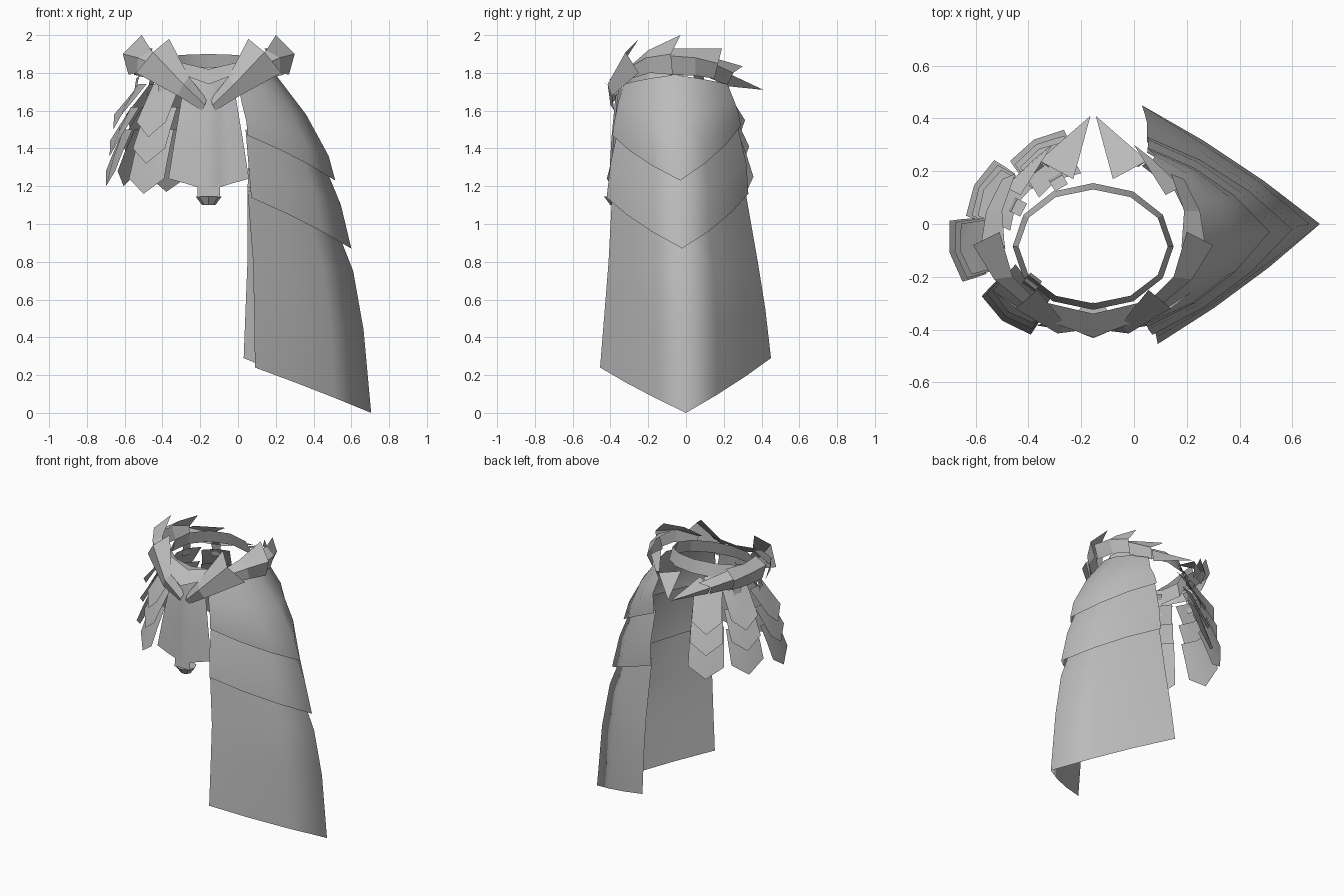
import bpy, bmesh, math
from mathutils import Vector

cube = bpy.data.objects.get("Cube")
if cube:
    bpy.data.objects.remove(cube, do_unlink=True)

CX, CY = -0.155, -0.085   # centre of the waist

grey = bpy.data.materials.new("plain grey")
grey.diffuse_color = (0.5, 0.5, 0.5, 1)
grey.use_nodes = True
bsdf = grey.node_tree.nodes["Principled BSDF"]
bsdf.inputs["Base Color"].default_value = (0.5, 0.5, 0.5, 1)
bsdf.inputs["Roughness"].default_value = 0.8


def finish(obj, angle):
    """Give the object its colour and shading."""
    obj.data.materials.clear()
    obj.data.materials.append(grey)
    bpy.ops.object.select_all(action='DESELECT')
    obj.select_set(True)
    bpy.context.view_layer.objects.active = obj
    bpy.ops.object.shade_smooth_by_angle(angle=math.radians(angle))
    return obj


def sheet(name, rows, closed=False, angle=30):
    """Skin a grid of points, row by row."""
    bm = bmesh.new()
    grid = [[bm.verts.new(p) for p in row] for row in rows]
    n = len(grid[0])
    for a, b in zip(grid, grid[1:]):
        for i in range(n if closed else n - 1):
            j = (i + 1) % n
            bm.faces.new((a[i], b[i], b[j], a[j]))
    bmesh.ops.remove_doubles(bm, verts=bm.verts, dist=0.0005)
    mesh = bpy.data.meshes.new(name)
    bm.to_mesh(mesh)
    bm.free()
    obj = bpy.data.objects.new(name, mesh)
    bpy.context.collection.objects.link(obj)
    return finish(obj, angle)


def arc(a, b, bulge, steps):
    """Curve from a to b, bowed outward in plan."""
    a, b = Vector(a), Vector(b)
    d = b - a
    ctrl = (a + b) / 2 + Vector((d.y, -d.x, 0)) * bulge
    return [a * (1 - t) ** 2 + ctrl * 2 * t * (1 - t) + b * t * t
            for t in (i / steps for i in range(steps + 1))]


# Side cape: three overlapping layers, rows of (front edge, ridge, back edge, bulge)
cape_layers = {
    "cape_upper": [
        ((0.00, -0.33, 1.74), (0.20, -0.06, 1.79), (0.06, 0.22, 1.74), 0.30),
        ((0.02, -0.36, 1.64), (0.36, -0.05, 1.58), (0.08, 0.26, 1.64), 0.25),
        ((0.045, -0.38, 1.54), (0.48, -0.04, 1.36), (0.06, 0.28, 1.58), 0.18),
        ((0.05, -0.39, 1.47), (0.515, -0.03, 1.23), (0.05, 0.29, 1.52), 0.15)],
    "cape_middle": [
        ((0.04, -0.36, 1.50), (0.43, -0.03, 1.38), (0.05, 0.27, 1.53), 0.12),
        ((0.055, -0.40, 1.32), (0.545, -0.025, 1.10), (0.055, 0.32, 1.32), 0.14),
        ((0.07, -0.42, 1.14), (0.60, -0.02, 0.87), (0.05, 0.33, 1.16), 0.12)],
    "cape_lower": [
        ((0.05, -0.39, 1.18), (0.52, -0.02, 0.98), (0.05, 0.31, 1.20), 0.10),
        ((0.08, -0.41, 0.80), (0.61, -0.01, 0.75), (0.05, 0.38, 0.80), 0.10),
        ((0.085, -0.43, 0.55), (0.665, 0.0, 0.44), (0.04, 0.42, 0.55), 0.08),
        ((0.09, -0.455, 0.24), (0.705, 0.0, 0.0), (0.03, 0.45, 0.29), 0.05)],
}
for name, rows in cape_layers.items():
    sheet(name, [arc(f, t, b, 3) + arc(t, k, b, 3)[1:] for f, t, k, b in rows], angle=130)

# Belt shells on the left side: sections of (top edge, ridge, bottom edge)
belt_shells = [
    [((-0.145, -0.37, 1.66), (-0.135, -0.40, 1.63), (-0.12, -0.38, 1.60)),
     ((-0.05, -0.38, 1.78), (-0.02, -0.415, 1.74), (0.01, -0.39, 1.68)),
     ((0.055, -0.25, 1.98), (0.14, -0.32, 1.91), (0.23, -0.25, 1.80))],
    [((0.07, -0.28, 1.85), (0.11, -0.30, 1.83), (0.12, -0.29, 1.77)),
     ((0.15, -0.20, 1.92), (0.22, -0.21, 1.88), (0.225, -0.19, 1.80)),
     ((0.20, -0.03, 2.00), (0.30, -0.08, 1.90), (0.27, -0.07, 1.79))],
    [((0.18, -0.09, 1.93), (0.27, -0.08, 1.89), (0.24, -0.08, 1.79)),
     ((0.19, 0.05, 1.93), (0.25, 0.05, 1.88), (0.22, 0.05, 1.785)),
     ((0.14, 0.19, 1.93), (0.19, 0.17, 1.85), (0.16, 0.15, 1.77))],
    [((0.12, 0.11, 1.89), (0.18, 0.14, 1.85), (0.15, 0.13, 1.77)),
     ((0.0, 0.30, 1.835), (0.065, 0.25, 1.80), (0.03, 0.22, 1.735))],
    [((-0.08, 0.17, 1.81), (0.05, 0.24, 1.79), (0.015, 0.215, 1.73)),
     ((-0.145, 0.41, 1.71), (-0.145, 0.41, 1.71), (-0.145, 0.41, 1.71))],
]
for i, sections in enumerate(belt_shells, 1):
    sheet(f"belt_shell_left_{i}", sections, angle=15)
    sheet(f"belt_shell_right_{i}",
          [[(2 * CX - x, y, z) for x, y, z in reversed(s)] for s in sections], angle=15)

# Waistband: twelve-sided loop, higher at the back and spreading downwards
ring = []
for drop, rx, ry in ((0.0, 0.283, 0.216), (0.09, 0.305, 0.24)):
    row = []
    for i in range(12):
        a = 2 * math.pi * i / 12
        z = 1.865 + 0.035 * math.sin(a) - drop
        row.append((CX + rx * math.cos(a), CY + ry * math.sin(a), z))
    ring.append(row)
sheet("waistband", ring, closed=True)

# Collar over the front cloth: sloping strip pointed at the centre
sheet("front_collar", [
    [(CX - 0.17, -0.30, 1.86), (CX, -0.34, 1.82), (CX + 0.17, -0.30, 1.86)],
    [(CX - 0.19, -0.36, 1.81), (CX, -0.43, 1.74), (CX + 0.19, -0.36, 1.81)]], angle=10)

# Front cloth: flared panel with a shallow central pleat
cloth = []
for z, w, y, dip in ((1.78, 0.11, -0.33, 0.0), (1.66, 0.145, -0.35, 0.0),
                     (1.45, 0.18, -0.37, 0.0), (1.24, 0.213, -0.385, 0.045)):
    half = [(w, y, 0.0), (w * 0.55, y - 0.015, dip * 0.6), (0.06, y - 0.015, dip),
            (0.04, y - 0.025, dip)]
    cloth.append([(CX - dx, py, z - dz) for dx, py, dz in half]
                 + [(CX + dx, py, z - dz) for dx, py, dz in reversed(half)])
sheet("front_cloth", cloth, angle=40)

# Pendant under the front cloth
bpy.ops.mesh.primitive_cone_add(vertices=8, radius1=0.035, radius2=0.068, depth=0.045,
                                location=(CX, -0.365, 1.122))
pendant = bpy.context.object
pendant.name = "pendant"
finish(pendant, 20)
sheet("pendant_tab", [[(CX + s * 0.06, y, z) for s in (-1, 1)]
                      for y, z in ((-0.405, 1.21), (-0.41, 1.14))])

# Hip plates: (bottom centre x, y, facing angle, drop), each of three pointed layers
hip_plates = [("back", -0.36, 0.285, 120, 0.03), ("rear_side", -0.57, 0.13, 153, 0.0),
              ("side", -0.66, -0.10, 192, 0.0), ("front_side", -0.475, -0.335, 232, 0.04)]
for name, px, py, deg, drop in hip_plates:
    a = math.radians(deg)
    out = Vector((math.cos(a), math.sin(a), 0))
    side = Vector((-out.y, out.x, 0))
    base = Vector((px, py, 0))
    for k, (top, bottom) in enumerate(((1.74, 1.50), (1.62, 1.36), (1.50, 1.20))):
        rows = []
        # depth along the layer, half width, outward offset, lift of the side corners
        for t, w, off, lift in ((0, 0.092 + 0.008 * k, -0.135 + 0.04 * k, 0.0),
                                (0.5, 0.095 + 0.01 * k, -0.06 + 0.03 * k, 0.03),
                                (1, 0.098 + 0.01 * k, 0.0 + 0.02 * k, 0.08)):
            z = top + t * (bottom - drop - top)
            rows.append([base + out * (off - 0.025 * abs(s)) + side * (w * s)
                         + Vector((0, 0, z + lift * abs(s))) for s in (-1, 0, 1)])
        sheet(f"hip_plate_{name}_{k + 1}", rows, angle=40)
    # strap hanging from the belt
    sheet(f"hip_strap_{name}",
          [[base + out * off + side * (0.028 * s) + Vector((0, 0, z)) for s in (-1, 1)]
           for off, z in ((-0.17, 1.81), (-0.13, 1.77), (-0.115, 1.68))])
